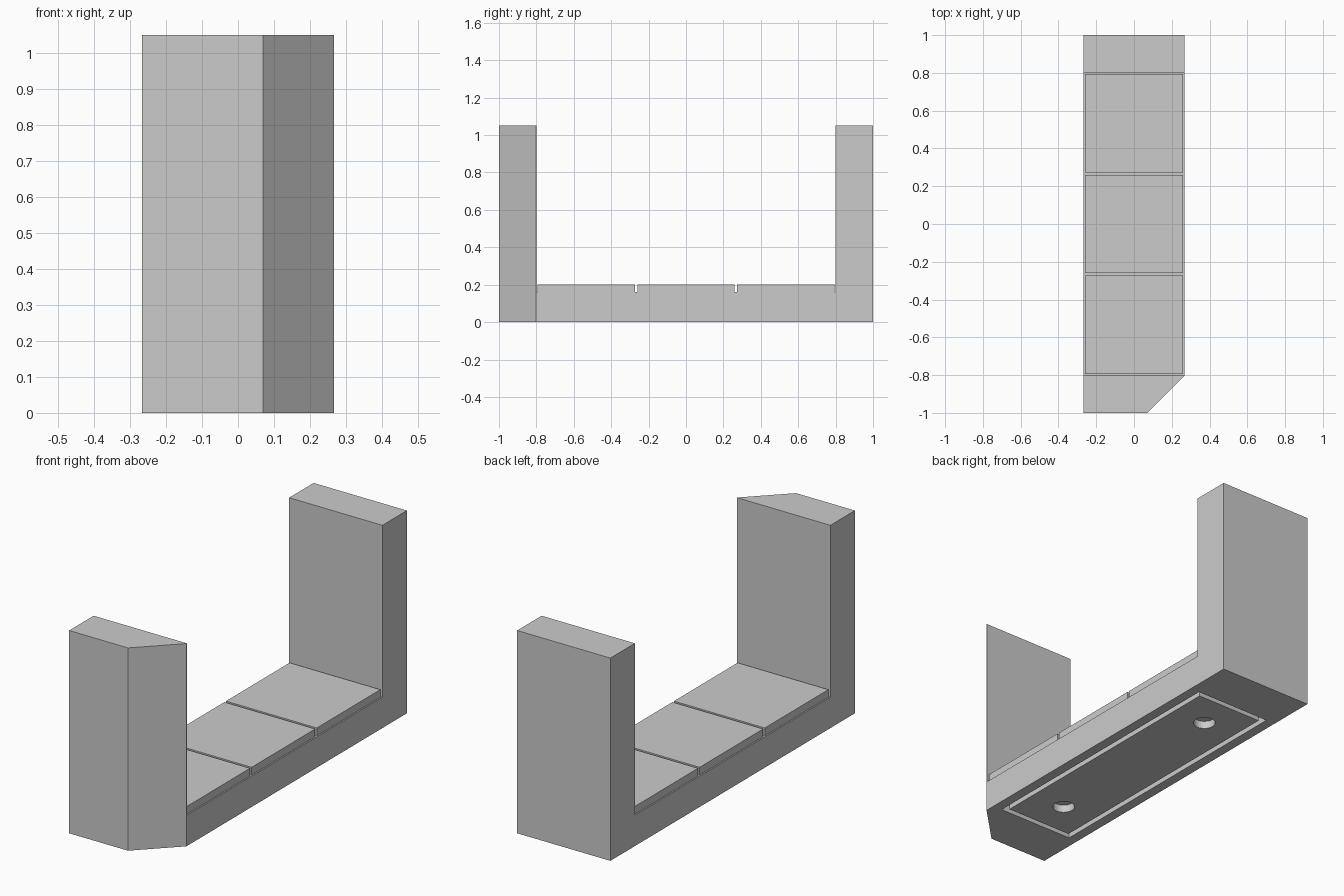
import bpy
import bmesh
import math
from mathutils import Vector

if "Cube" in bpy.data.objects:
    bpy.data.objects.remove(bpy.data.objects["Cube"], do_unlink=True)

HALF_WIDTH = 0.267
GROOVE = 0.04      # depth of the joints and the underside recess

# Single plain colour
GREY = (0.6, 0.6, 0.6, 1.0)
grey = bpy.data.materials.new("plain_grey")
grey.use_nodes = True
grey.diffuse_color = GREY
grey.node_tree.nodes["Principled BSDF"].inputs["Base Color"].default_value = GREY


def prism(name, points, direction):
    """Extrude a closed outline along a direction."""
    bm = bmesh.new()
    face = bm.faces.new([bm.verts.new(p) for p in points])
    grown = bmesh.ops.extrude_face_region(bm, geom=[face])
    moved = [v for v in grown["geom"] if isinstance(v, bmesh.types.BMVert)]
    bmesh.ops.translate(bm, verts=moved, vec=Vector(direction))
    bmesh.ops.recalc_face_normals(bm, faces=bm.faces)
    mesh = bpy.data.meshes.new(name)
    bm.to_mesh(mesh)
    bm.free()
    mesh.materials.append(grey)
    obj = bpy.data.objects.new(name, mesh)
    bpy.context.collection.objects.link(obj)
    return obj


def block(name, half_x, y0, y1, z0, z1):
    outline = [(-half_x, y0, z0), (half_x, y0, z0), (half_x, y1, z0), (-half_x, y1, z0)]
    return prism(name, outline, (0, 0, z1 - z0))


def cut(target, cutter):
    """Subtract the cutter from the target and discard it."""
    cutter.hide_render = True
    mod = target.modifiers.new("cut", "BOOLEAN")
    mod.operation = "DIFFERENCE"
    mod.solver = "EXACT"
    mod.object = cutter
    bpy.context.view_layer.objects.active = target
    bpy.ops.object.modifier_apply(modifier=mod.name)
    bpy.data.objects.remove(cutter, do_unlink=True)


# U-shaped body: low bed with an upright at each end
side = [(-1, 0), (1, 0), (1, 1.05), (0.8, 1.05), (0.8, 0.16),
        (-0.8, 0.16), (-0.8, 1.05), (-1, 1.05)]
body = prism("body", [(-HALF_WIDTH, y, z) for y, z in side], (2 * HALF_WIDTH, 0, 0))

# Bevelled corner of the front upright
cut(body, prism("corner_cutter",
                [(0.07, -1, -0.1), (0.267, -0.803, -0.1), (0.4, -0.67, -0.1),
                 (0.4, -1.1, -0.1), (-0.03, -1.1, -0.1)], (0, 0, 1.3)))

# Recess under the bed
cut(body, block("recess_cutter", 0.215, -0.75, 0.75, -0.1, GROOVE))

# Panel inside the recess, leaving a thin groove around it
panel = block("underside_panel", 0.188, -0.723, 0.723, 0, GROOVE)
for y in (-0.535, 0.535):
    ring = [(0.053 * math.cos(a), y + 0.053 * math.sin(a), -0.1)
            for a in (math.tau * i / 32 for i in range(32))]
    cut(panel, prism("hole_cutter", ring, (0, 0, 0.3)))

# Three square tiles on the bed, separated by narrow joints
for label, y in (("front", -0.533), ("middle", 0), ("back", 0.533)):
    block(label + "_tile", 0.26, y - 0.26, y + 0.26, 0.16, 0.2)
